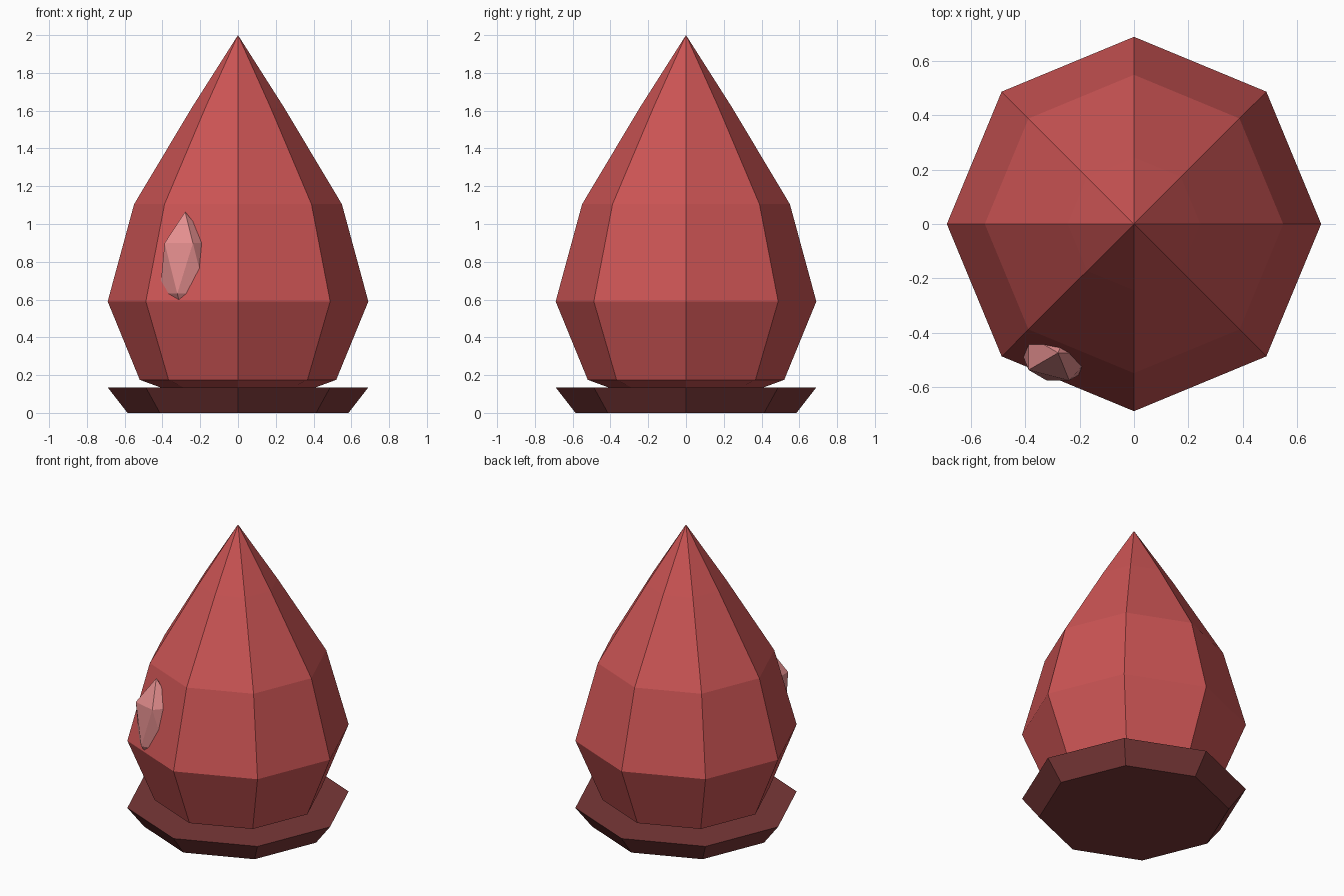
import bpy
import bmesh
import math

SIDES = 8

cube = bpy.data.objects.get("Cube")
if cube:
    bpy.data.objects.remove(cube, do_unlink=True)


def make_material(name, colour):
    mat = bpy.data.materials.new(name)
    mat.use_nodes = True
    mat.diffuse_color = (*colour, 1)
    mat.node_tree.nodes["Principled BSDF"].inputs["Base Color"].default_value = (*colour, 1)
    return mat


def add_object(name, bm, mat):
    bmesh.ops.recalc_face_normals(bm, faces=bm.faces)
    mesh = bpy.data.meshes.new(name)
    bm.to_mesh(mesh)
    bm.free()
    mesh.materials.append(mat)
    obj = bpy.data.objects.new(name, mesh)
    bpy.context.collection.objects.link(obj)
    return obj


def lathe(name, profile, mat):
    """Faceted solid from (radius, height) pairs; zero radius makes a point."""
    bm = bmesh.new()
    rings = []
    for r, z in profile:
        if r == 0:
            rings.append([bm.verts.new((0, 0, z))] * SIDES)
        else:
            angles = [math.tau * i / SIDES for i in range(SIDES)]
            rings.append([bm.verts.new((r * math.cos(a), r * math.sin(a), z)) for a in angles])
    for low, high in zip(rings, rings[1:]):
        for i in range(SIDES):
            j = (i + 1) % SIDES
            corners = [low[i], low[j], high[j], high[i]]
            bm.faces.new(list(dict.fromkeys(corners)))
    for ring in (rings[0], rings[-1]):
        if len(set(ring)) == SIDES:
            bm.faces.new(ring)
    return add_object(name, bm, mat)


body_red = make_material("body red", (0.60, 0.089, 0.089))
base_maroon = make_material("dark maroon", (0.195, 0.04, 0.04))
highlight_pink = make_material("highlight pink", (0.77, 0.27, 0.27))

# Flared octagonal base
lathe("base", [(0.585, 0), (0.69, 0.135)], base_maroon)

# Pointed bud-shaped body
lathe("body", [(0.37, 0.12), (0.52, 0.175), (0.69, 0.59), (0.55, 1.105),
               (0.245, 1.615), (0, 2)], body_red)

# Faceted highlight half sunk into the front right face
bm = bmesh.new()
bmesh.ops.create_icosphere(bm, subdivisions=1, radius=1)
bmesh.ops.scale(bm, vec=(0.15, 0.12, 0.30), verts=bm.verts)
bmesh.ops.translate(bm, vec=(-0.28, -0.475, 0.765), verts=bm.verts)
add_object("highlight", bm, highlight_pink)
